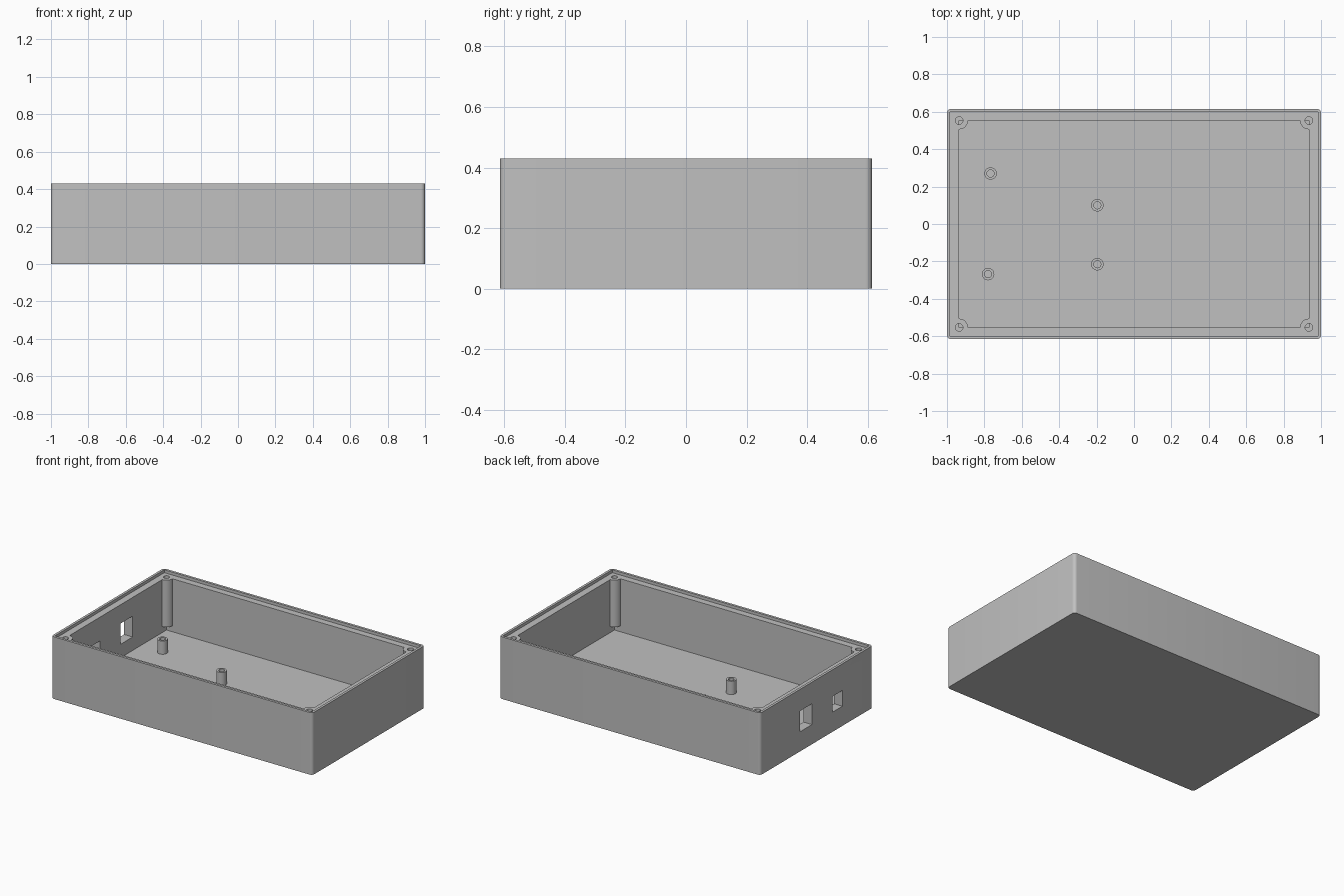
import bpy
import bmesh
from mathutils import Matrix, Vector

if "Cube" in bpy.data.objects:
    bpy.data.objects.remove(bpy.data.objects["Cube"], do_unlink=True)

# Key dimensions
HALF_X, HALF_Y, HEIGHT = 1.0, 0.615, 0.43
CAV_X, CAV_Y, FLOOR = 0.935, 0.553, 0.043
LEDGE = 0.41
POST_BOTTOM = 0.085

grey = bpy.data.materials.new("plain_grey")
grey.use_nodes = True
grey.diffuse_color = (0.53, 0.53, 0.53, 1)
grey.node_tree.nodes["Principled BSDF"].inputs["Base Color"].default_value = grey.diffuse_color


def finish(name, bm):
    bmesh.ops.recalc_face_normals(bm, faces=bm.faces)
    mesh = bpy.data.meshes.new(name)
    bm.to_mesh(mesh)
    bm.free()
    mesh.materials.append(grey)
    obj = bpy.data.objects.new(name, mesh)
    bpy.context.collection.objects.link(obj)
    return obj


def box(name, low, high, corner=0):
    """Box between two corners, optionally with rounded upright edges."""
    low, high = Vector(low), Vector(high)
    bm = bmesh.new()
    bmesh.ops.create_cube(bm, size=1)
    for v in bm.verts:
        v.co = (low + high) / 2 + v.co * (high - low)
    if corner:
        upright = [e for e in bm.edges
                   if abs(e.verts[0].co.z - e.verts[1].co.z) > 0.01]
        bmesh.ops.bevel(bm, geom=upright, offset=corner, segments=6,
                        profile=0.5, affect='EDGES')
    return finish(name, bm)


def cylinder(name, x, y, radius, bottom, top):
    bm = bmesh.new()
    bmesh.ops.create_cone(bm, cap_ends=True, segments=32, radius1=radius,
                          radius2=radius, depth=top - bottom,
                          matrix=Matrix.Translation((x, y, (bottom + top) / 2)))
    return finish(name, bm)


def cut(target, cutter):
    """Subtract the cutter from the target, then discard it."""
    mod = target.modifiers.new("cut", 'BOOLEAN')
    mod.operation, mod.solver, mod.object = 'DIFFERENCE', 'EXACT', cutter
    bpy.context.view_layer.objects.active = target
    bpy.ops.object.modifier_apply(modifier=mod.name)
    bpy.data.objects.remove(cutter, do_unlink=True)


def smooth(obj):
    bpy.ops.object.select_all(action='DESELECT')
    obj.select_set(True)
    bpy.context.view_layer.objects.active = obj
    bpy.ops.object.shade_smooth_by_angle(angle=0.52)


corners = [(sx * CAV_X, sy * CAV_Y) for sx in (-1, 1) for sy in (-1, 1)]

# Outer shell with the lid recess
shell = box("enclosure_shell", (-HALF_X, -HALF_Y, 0), (HALF_X, HALF_Y, HEIGHT), 0.022)
cut(shell, box("lid_recess", (-0.983, -0.598, LEDGE), (0.983, 0.598, HEIGHT + 0.1)))

# Cavity, leaving the corner screw posts standing
cavity = box("cavity", (-CAV_X, -CAV_Y, FLOOR), (CAV_X, CAV_Y, HEIGHT + 0.05))
for x, y in corners:
    cut(cavity, cylinder("post_space", x, y, 0.047, POST_BOTTOM, HEIGHT + 0.2))
cut(shell, cavity)

# Screw holes through the posts
for x, y in corners:
    cut(shell, cylinder("screw_hole", x, y, 0.02, POST_BOTTOM - 0.005, HEIGHT + 0.1))

# Two port openings in the side wall
for y0, y1, z0, z1 in ((0.05, 0.183, 0.136, 0.28), (-0.283, -0.172, 0.136, 0.245)):
    cut(shell, box("port_opening", (-1.1, y0, z0), (-0.9, y1, z1)))
smooth(shell)

# Hollow board standoffs on the floor
for i, (x, y) in enumerate(((-0.767, 0.27), (-0.78, -0.268),
                            (-0.196, 0.10), (-0.196, -0.215)), 1):
    standoff = cylinder(f"standoff_{i}", x, y, 0.033, FLOOR - 0.01, 0.135)
    cut(standoff, cylinder("standoff_hole", x, y, 0.019, FLOOR, 0.2))
    smooth(standoff)
